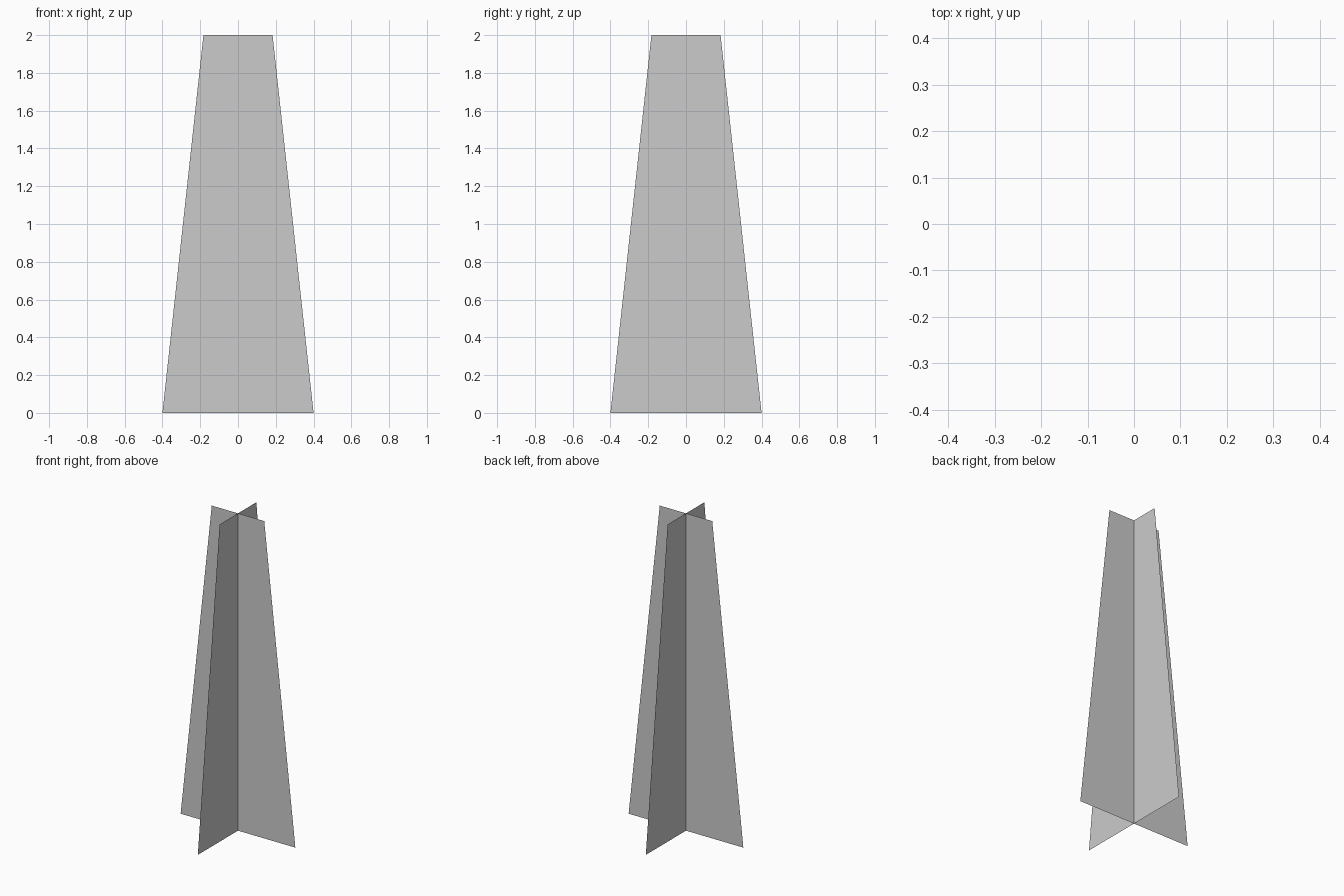
import bpy
from math import radians

if "Cube" in bpy.data.objects:
    bpy.data.objects.remove(bpy.data.objects["Cube"])

BOTTOM, TOP, HEIGHT = 0.40, 0.183, 2.0


def tapered_panel(name, angle):
    # Thin upright panel, split along the centre line where the panels cross
    verts = [(x, 0, z) for z, w in ((0, BOTTOM), (HEIGHT, TOP)) for x in (-w, 0, w)]
    mesh = bpy.data.meshes.new(name)
    mesh.from_pydata(verts, [], [(0, 1, 4, 3), (1, 2, 5, 4)])
    obj = bpy.data.objects.new(name, mesh)
    obj.rotation_euler.z = radians(angle)
    bpy.context.collection.objects.link(obj)


# Two crossed panels
tapered_panel("panel_across", 0)
tapered_panel("panel_front_to_back", 90)
